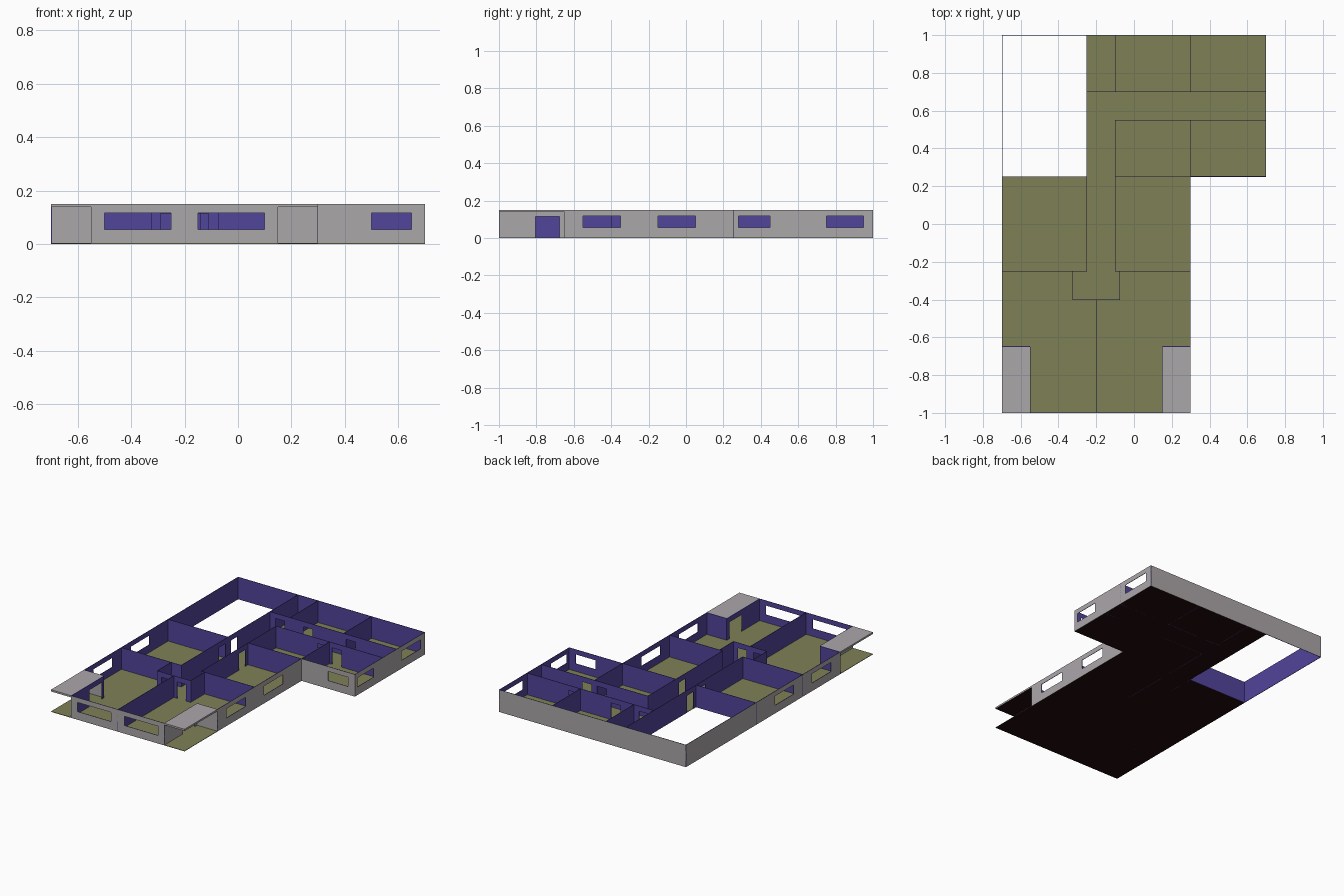
import bpy, bmesh

if "Cube" in bpy.data.objects:
    bpy.data.objects.remove(bpy.data.objects["Cube"])

H = 0.15            # wall height
T = 0.003           # wall thickness
FLOOR_T = 0.003
WZ = (0.055, 0.117)  # window sill and head
DZ = (0.0, 0.115)    # door opening


def mat(name, rgb):
    m = bpy.data.materials.new(name)
    m.diffuse_color = (*rgb, 1)
    m.use_nodes = True
    m.node_tree.nodes["Principled BSDF"].inputs["Base Color"].default_value = m.diffuse_color
    return m


GREY = mat("outside grey", (0.41, 0.385, 0.40))
VIOLET = mat("inside violet", (0.083, 0.058, 0.33))
OLIVE = mat("floor olive", (0.21, 0.22, 0.094))
DARK = mat("underside dark", (0.016, 0.004, 0.004))


def finish(name, bm, mats, rule):
    bmesh.ops.remove_doubles(bm, verts=bm.verts, dist=1e-5)
    bmesh.ops.recalc_face_normals(bm, faces=bm.faces)
    bm.normal_update()
    for f in bm.faces:
        f.material_index = rule(f.normal)
    me = bpy.data.meshes.new(name)
    bm.to_mesh(me)
    bm.free()
    for m in mats:
        me.materials.append(m)
    ob = bpy.data.objects.new(name, me)
    bpy.context.collection.objects.link(ob)
    return ob


def win(a, b):
    return (a, b, *WZ)


def door(a, b):
    return (a, b, *DZ)


def wall(name, axis, pos, a, b, holes=(), out=0):
    """Thin wall along 'x' or 'y' at pos. out = sign of its grey outside face (0: inner wall)."""
    us = sorted({a, b, *[h[0] for h in holes], *[h[1] for h in holes]})
    zs = sorted({0.0, H, *[h[2] for h in holes], *[h[3] for h in holes]})
    lo, hi = (pos - T / 2, pos + T / 2) if not out else sorted((pos, pos - out * T))

    def solid(i, j):
        if not (0 <= i < len(us) - 1 and 0 <= j < len(zs) - 1):
            return False
        u, z = (us[i] + us[i + 1]) / 2, (zs[j] + zs[j + 1]) / 2
        return not any(h[0] < u < h[1] and h[2] < z < h[3] for h in holes)

    bm = bmesh.new()

    def quad(*pts):
        bm.faces.new([bm.verts.new((u, d, z) if axis == 'x' else (d, u, z)) for u, d, z in pts])

    for i in range(len(us) - 1):
        for j in range(len(zs) - 1):
            if not solid(i, j):
                continue
            u0, u1, z0, z1 = us[i], us[i + 1], zs[j], zs[j + 1]
            for d in (lo, hi):
                quad((u0, d, z0), (u1, d, z0), (u1, d, z1), (u0, d, z1))
            for di, u in ((-1, u0), (1, u1)):
                if not solid(i + di, j):
                    quad((u, lo, z0), (u, hi, z0), (u, hi, z1), (u, lo, z1))
            for dj, z in ((-1, z0), (1, z1)):
                if not solid(i, j + dj):
                    quad((u0, lo, z), (u1, lo, z), (u1, hi, z), (u0, hi, z))
    k = 1 if axis == 'x' else 0
    return finish(name, bm, [VIOLET, GREY], lambda n: int(out != 0 and n[k] * out > 0.5))


def slab(name, pts, z0, z1, top):
    bm = bmesh.new()
    f = bm.faces.new([bm.verts.new((x, y, z0)) for x, y in pts])
    bm.faces.new([bm.verts.new((x, y, z1)) for x, y in pts])
    n = len(pts)
    for i in range(n):
        (x0, y0), (x1, y1) = pts[i], pts[(i + 1) % n]
        bm.faces.new([bm.verts.new(p) for p in
                      ((x0, y0, z0), (x1, y1, z0), (x1, y1, z1), (x0, y0, z1))])
    return finish(name, bm, [top, DARK], lambda nn: int(nn.z < -0.5))


# floor: two offset wings
slab("floor", [(-.7, -1), (.3, -1), (.3, .25), (.7, .25), (.7, 1), (-.25, 1), (-.25, .25), (-.7, .25)],
     0, FLOOR_T, OLIVE)

# outside walls
wall("front_wall", 'x', -1, -.55, .15, [win(-.5, -.25), win(-.15, .1)], -1)
wall("left_wall", 'y', -.7, -.65, 1, [win(-.55, -.35), win(-.15, .05)], -1)
wall("right_wall", 'y', .3, -.65, .25, [win(-.55, -.35), win(-.15, .05)], 1)
wall("wing_front_wall", 'x', .25, .3, .7, [win(.5, .65)], -1)
wall("wing_right_wall", 'y', .7, .25, 1, [win(.28, .45), win(.75, .95)], 1)
wall("back_wall", 'x', 1, -.7, .7, [], 1)

# corner porches, mirrored about x = -0.2
for side, s in (("left", -1), ("right", 1)):
    inner, outer = -.2 + s * .35, -.2 + s * .5
    x0, x1 = sorted((inner, outer))
    wall(side + "_porch_door_wall", 'y', inner, -1, -.65, [door(-.805, -.675)], s)
    wall(side + "_porch_back_wall", 'x', -.65, x0, x1, [], -1)
    slab(side + "_porch_roof", [(x0, -1), (x1, -1), (x1, -.65), (x0, -.65)], .138, H, GREY)

# courtyard and corridor walls
wall("courtyard_front_wall", 'x', .25, -.7, -.25)
wall("corridor_left_wall", 'y', -.25, -.25, 1, [door(.15, .22), door(.28, .35)])
wall("corridor_right_wall", 'y', -.1, -.25, .55, [door(.15, .22)])

# lobby between the two front rooms
wall("lobby_front_wall", 'x', -.4, -.325, -.075, [door(-.29, -.225), door(-.175, -.11)])
wall("lobby_left_wall", 'y', -.325, -.4, -.25)
wall("lobby_right_wall", 'y', -.075, -.4, -.25)
wall("front_room_divider", 'y', -.2, -1, -.4)
wall("left_room_front_wall", 'x', -.25, -.7, -.25)
wall("right_room_front_wall", 'x', -.25, -.1, .3)
wall("right_room_back_wall", 'x', .25, -.1, .3)

# back wing rooms
wall("hall_front_wall", 'x', .55, -.1, .7, [door(.21, .28), door(.32, .39)])
wall("hall_back_wall", 'x', .7, -.25, .7, [door(-.21, -.14), door(0.0, .07), door(.32, .39)])
wall("back_room_divider_left", 'y', -.1, .7, 1)
wall("back_room_divider_right", 'y', .3, .7, 1)
wall("wing_room_divider", 'y', .3, .25, .55)
